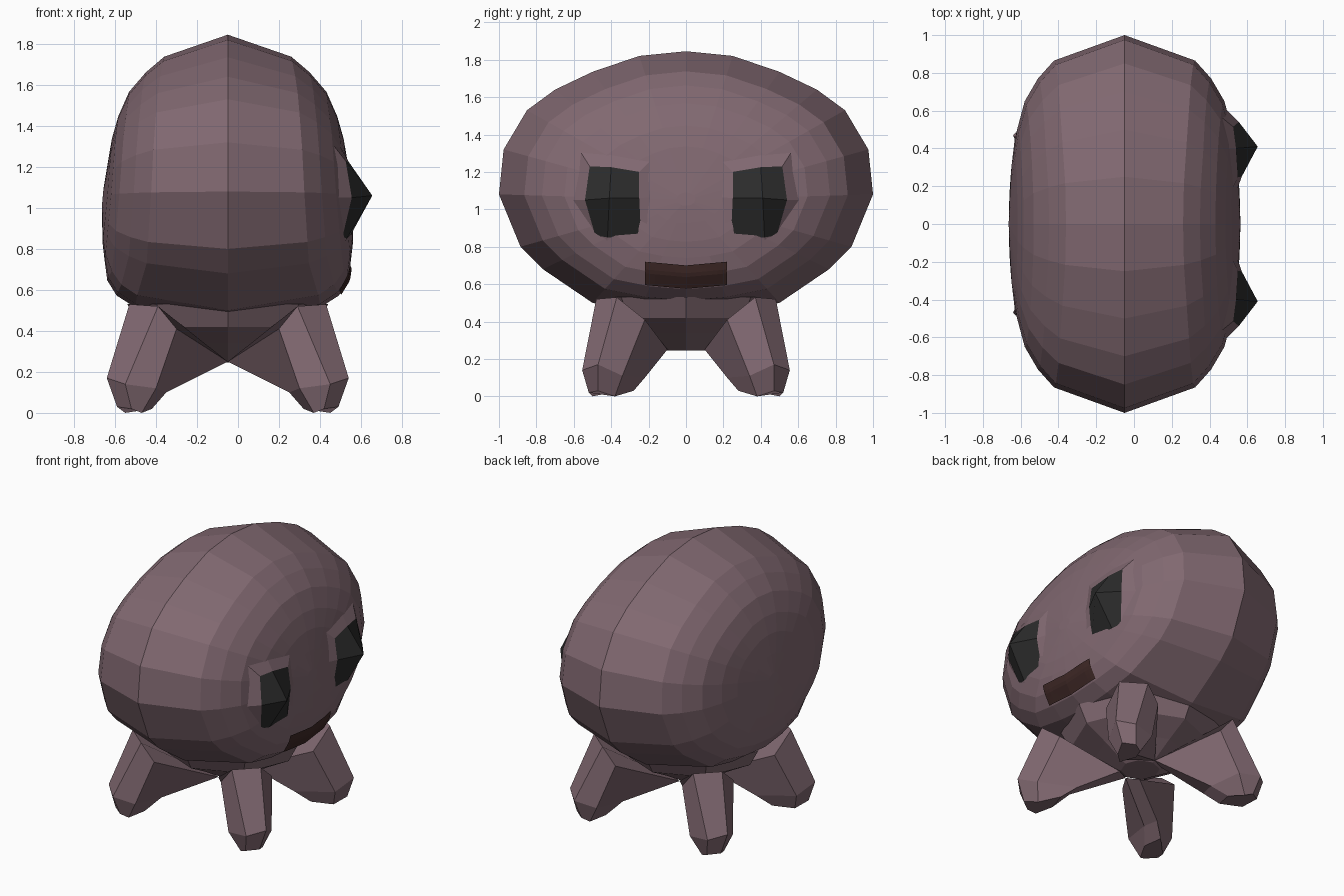
import bpy, bmesh
from math import pi, cos, sin
from mathutils import Vector
from mathutils.bvhtree import BVHTree

if "Cube" in bpy.data.objects:
    bpy.data.objects.remove(bpy.data.objects["Cube"])

CX = -0.05   # body axis
CZ = 1.05    # height of the body's widest point


def material(name, rgb):
    m = bpy.data.materials.new(name)
    m.use_nodes = True
    m.diffuse_color = (*rgb, 1)
    m.node_tree.nodes["Principled BSDF"].inputs["Base Color"].default_value = (*rgb, 1)
    return m


SKIN = material("mauve skin", (0.22, 0.14, 0.165))
BLACK = material("eye black", (0.024, 0.024, 0.024))
BROWN = material("mouth brown", (0.048, 0.021, 0.019))


def finish(bm, name, mats, fix_normals=True):
    if fix_normals:
        bmesh.ops.recalc_face_normals(bm, faces=bm.faces)
    me = bpy.data.meshes.new(name)
    bm.to_mesh(me)
    for m in mats:
        me.materials.append(m)
    ob = bpy.data.objects.new(name, me)
    bpy.context.collection.objects.link(ob)


def loft(bm, rings):
    """Skin closed rings of points and cap both ends."""
    loops = [[bm.verts.new(p) for p in ring] for ring in rings]
    n = len(loops[0])
    for a, b in zip(loops, loops[1:]):
        for i in range(n):
            j = (i + 1) % n
            bm.faces.new((a[i], a[j], b[j], b[i]))
    bm.faces.new(loops[0])
    bm.faces.new(loops[-1])


def lerp_table(table, v):
    for (a, fa), (b, fb) in zip(table, table[1:]):
        if v <= b:
            return fa + (fb - fa) * max(0, (v - a) / (b - a))
    return table[-1][1]


# Body: scaled copies of one side outline, stacked along x
half = [(0, 1.845), (0.25, 1.82), (0.5, 1.735), (0.70, 1.64), (0.85, 1.53), (0.975, 1.32),
        (1.0, 1.08), (0.885, 0.8), (0.765, 0.68), (0.5, 0.5), (0.25, 0.45), (0, 0.43)]
outline = half + [(-y, z) for y, z in half[-2:0:-1]]
steps = [(0.05, 0.61), (0.2, 0.6), (0.36, 0.588), (0.5, 0.57), (0.65, 0.53), (0.77, 0.46), (0.865, 0.375)]
spread = [(0.43, 1.2), (0.55, 1.2), (0.7, 1.06), (1.05, 1.0), (1.35, 0.96), (1.6, 0.9), (1.75, 0.82)]


def body_ring(scale, depth):
    ring = []
    for y, z in outline:
        h = CZ + (z - CZ) * scale
        ring.append((CX + depth * lerp_table(spread, h), y * scale, h))
    return ring


bm = bmesh.new()
loft(bm, [body_ring(s, -d) for s, d in steps] + [body_ring(1, 0)]
     + [body_ring(s, d) for s, d in reversed(steps)])
bmesh.ops.recalc_face_normals(bm, faces=bm.faces)
surface = BVHTree.FromBMesh(bm)
finish(bm, "body", [SKIN])


def face_x(y, z):
    """Position of the body surface on the face side."""
    return surface.ray_cast(Vector((2, y, z)), Vector((-1, 0, 0)))[0].x


# Hub joining the legs below the body
bm = bmesh.new()
loft(bm, [[(CX + r * cos(i * pi / 4), r * sin(i * pi / 4), z) for i in range(8)]
          for r, z in ((0.12, 0.245), (0.28, 0.34), (0.43, 0.42), (0.49, 0.53))])
finish(bm, "leg_hub", [SKIN])

# Legs: six-sided sections from the hub to the foot tip, mirrored to all four corners
sections = [[(0.48, 0.37, 0.53), (0.34, 0.48, 0.52), (0.25, 0.47, 0.41),
             (0.0, 0.14, 0.25), (0.08, 0.1, 0.25), (0.46, 0.22, 0.41)],
            [(0.59, 0.47, 0.17), (0.5, 0.555, 0.14), (0.35, 0.53, 0.12),
             (0.3, 0.32, 0.1), (0.32, 0.22, 0.1), (0.54, 0.34, 0.11)],
            [(0.54, 0.47, 0.03), (0.47, 0.52, 0.02), (0.42, 0.5, 0.0),
             (0.37, 0.4, 0.02), (0.4, 0.28, 0.03), (0.5, 0.38, 0.0)]]
for sx, x_name in ((1, "left"), (-1, "right")):
    for sy, y_name in ((1, "back"), (-1, "front")):
        bm = bmesh.new()
        loft(bm, [[(CX + sx * x, sy * y, z) for x, y, z in s] for s in sections])
        finish(bm, f"{y_name}_{x_name}_leg", [SKIN])

# Eyes: faceted black peaks with a sloping skin collar
peak = [[(0.24, 0.85, 0.54), (0.42, 0.85, 0.53), (0.485, 0.86, 0.51)],
        [(0.25, 1.06, 0.57), (0.41, 1.06, 0.655), (0.54, 1.05, 0.555)],
        [(0.25, 1.2, 0.55), (0.40, 1.225, 0.54), (0.515, 1.23, 0.525)]]
for side, name in ((1, "eye_back"), (-1, "eye_front")):
    bm = bmesh.new()
    g = [[bm.verts.new((x, side * y, z)) for y, z, x in row] for row in peak]
    for i in range(2):
        for j in range(2):
            bm.faces.new((g[i][j], g[i][j + 1], g[i + 1][j + 1], g[i + 1][j])).material_index = 1
    rim = g[0] + [g[1][2]] + g[2][::-1] + [g[1][0]]
    mid = Vector((0, side * 0.4, 1.05))
    base = []
    for v in rim:
        p = mid + (v.co - mid) * 1.55
        base.append(bm.verts.new((face_x(p.y, p.z) - 0.01, p.y, p.z)))
    for i in range(8):
        j = (i + 1) % 8
        bm.faces.new((rim[i], rim[j], base[j], base[i]))
    back = bm.verts.new((0.3, mid.y, mid.z))
    for i in range(8):
        bm.faces.new((base[i], base[(i + 1) % 8], back))
    finish(bm, name, [SKIN, BLACK])

# Mouth: thin plate laid on the body surface
bm = bmesh.new()
cols, rows = 16, 6
grid = []
for i in range(rows + 1):
    line = []
    for j in range(cols + 1):
        y = -0.22 + 0.44 * j / cols
        z = 0.575 + 0.125 * i / rows + 0.02 * abs(y) / 0.22
        line.append(bm.verts.new((face_x(y, z) + 0.009, y, z)))
    grid.append(line)
for i in range(rows):
    for j in range(cols):
        bm.faces.new((grid[i][j], grid[i][j + 1], grid[i + 1][j + 1], grid[i + 1][j]))
finish(bm, "mouth", [BROWN], False)
